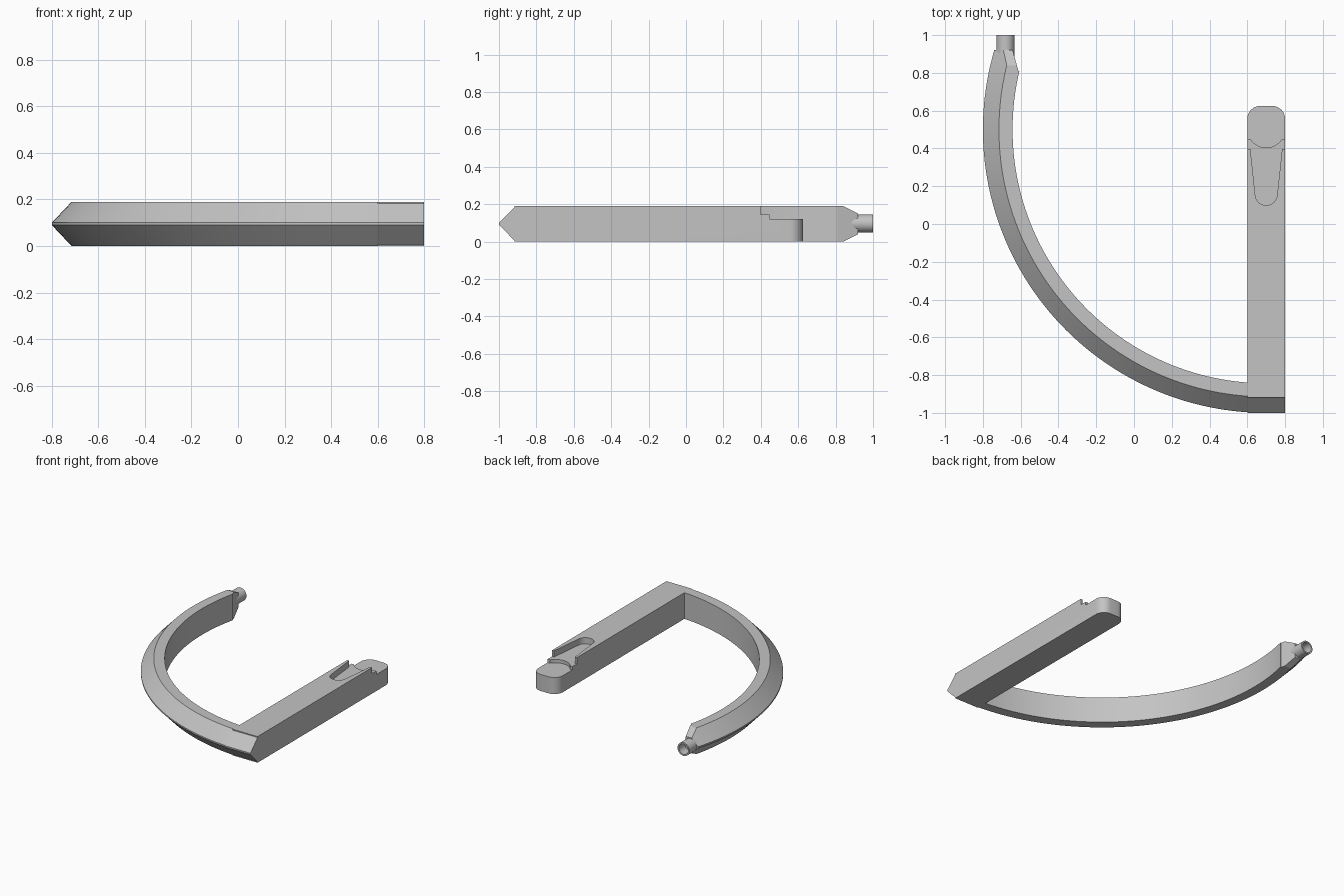
import bpy, bmesh
from math import sin, cos, pi, radians
from mathutils import Matrix, Vector

cube = bpy.data.objects.get("Cube")
if cube:
    bpy.data.objects.remove(cube, do_unlink=True)

grey = bpy.data.materials.new("plain grey")
grey.use_nodes = True
grey.diffuse_color = (0.55, 0.55, 0.55, 1)
grey.node_tree.nodes["Principled BSDF"].inputs["Base Color"].default_value = (0.55, 0.55, 0.55, 1)


def finish(name, bm):
    bmesh.ops.recalc_face_normals(bm, faces=bm.faces)
    mesh = bpy.data.meshes.new(name)
    bm.to_mesh(mesh)
    bm.free()
    mesh.materials.append(grey)
    obj = bpy.data.objects.new(name, mesh)
    bpy.context.collection.objects.link(obj)
    return obj


def smooth(obj):
    bpy.ops.object.select_all(action='DESELECT')
    obj.select_set(True)
    bpy.context.view_layer.objects.active = obj
    bpy.ops.object.shade_smooth_by_angle(angle=radians(25))


def prism(points, offset):
    """Closed polygon extruded by the offset vector."""
    bm = bmesh.new()
    face = bm.faces.new([bm.verts.new(p) for p in points])
    grown = bmesh.ops.extrude_face_region(bm, geom=[face], use_keep_orig=True)
    verts = [v for v in grown["geom"] if isinstance(v, bmesh.types.BMVert)]
    bmesh.ops.translate(bm, verts=verts, vec=offset)
    return bm


def cut(obj, cutter):
    """Subtract the cutter and bake the result."""
    cutter.hide_render = True
    mod = obj.modifiers.new("cut", 'BOOLEAN')
    mod.operation = 'DIFFERENCE'
    mod.solver = 'EXACT'
    mod.object = cutter
    bpy.context.view_layer.update()
    baked = bpy.data.meshes.new_from_object(obj.evaluated_get(bpy.context.evaluated_depsgraph_get()))
    obj.modifiers.clear()
    obj.data = baked
    bpy.data.objects.remove(cutter, do_unlink=True)


# Curved bow: bevelled section swept round a quarter circle
CENTRE = Vector((0.7, 0.5, 0))
section = [(1.343, 0), (1.343, 0.19), (1.415, 0.19), (1.5, 0.1), (1.5, 0.09), (1.415, 0)]
bm = bmesh.new()
ring = [bm.verts.new(CENTRE + Vector((0, -r, z))) for r, z in section]
cap = bm.faces.new(ring)
bmesh.ops.spin(bm, geom=[cap], cent=CENTRE, axis=(0, 0, -1), angle=radians(115), steps=69)
bmesh.ops.remove_doubles(bm, verts=bm.verts, dist=0.0001)
bmesh.ops.recalc_face_normals(bm, faces=bm.faces)

# Trim the bow at the bar, then square and chamfer its free tip
trims = [((0.61, 0, 0), (1, 0, 0)),
         ((0, 0.92, 0), (0, 1, 0)),
         ((0, 0.84, 0.19), (0, 0.5, 1)),
         ((0, 0.84, 0), (0, 0.5, -1)),
         ((-0.612, 0.81, 0), (1, 0.27, 0))]
for point, normal in trims:
    # the tip trims only affect the free end
    geom = bm.verts[:] + bm.edges[:] + bm.faces[:]
    if normal[0] == 1 and normal[1]:
        # inner chamfer: restrict to the tip by slicing away a small wedge
        continue
    cutres = bmesh.ops.bisect_plane(bm, geom=geom, plane_co=point, plane_no=normal, clear_outer=True)
    edges = [e for e in cutres["geom_cut"] if isinstance(e, bmesh.types.BMEdge)]
    bmesh.ops.holes_fill(bm, edges=edges)
bow = finish("curved_bow", bm)
wedge = [(-0.612, 0.81, -0.1), (-0.653, 0.96, -0.1), (-0.45, 0.96, -0.1), (-0.45, 0.81, -0.1)]
cut(bow, finish("tip_cutter", prism(wedge, (0, 0, 0.4))))
smooth(bow)

# Hollow pin on the tip of the bow
bm = bmesh.new()
SIDES = 32
pin_path = [(0, 0.84), (0.048, 0.84), (0.048, 1.0), (0.037, 1.0), (0.037, 0.93), (0, 0.93)]
verts = [bm.verts.new((-0.68 + r, y, 0.097)) for r, y in pin_path]
edges = [bm.edges.new(pair) for pair in zip(verts, verts[1:])]
bmesh.ops.spin(bm, geom=verts + edges, cent=(-0.68, 0, 0.097), axis=(0, 1, 0), angle=2 * pi, steps=SIDES)
bmesh.ops.remove_doubles(bm, verts=bm.verts, dist=0.0001)
smooth(finish("tip_pin", bm))

# Straight bar with a pointed nose and rounded far corners
half = [(-1, 0.005), (-0.918, 0.088), (-0.918, 0.095), (0.625, 0.095)]
outline = [(y, 0.095 + z) for y, z in half] + [(y, 0.095 - z) for y, z in reversed(half)]
bm = prism([(0.6, y, z) for y, z in outline], (0.2, 0, 0))
corners = [e for e in bm.edges if all(v.co.y > 0.6 for v in e.verts)
           and abs(e.verts[0].co.z - e.verts[1].co.z) > 0.1]
bmesh.ops.bevel(bm, geom=corners, offset=0.068, segments=8, profile=0.5, affect='EDGES')
bar = finish("straight_bar", bm)


def arc(cx, cy, r, start, end, z, steps=16):
    angles = [radians(start + (end - start) * i / steps) for i in range(steps + 1)]
    return [(cx + r * cos(a), cy + r * sin(a), z) for a in angles]


# Upper recess: tapered slot with a round end, opening towards the tongue
LEDGE, TONGUE = 0.145, 0.12
slot = [(0.5, 0.8, LEDGE), (0.5, 0.397, LEDGE), (0.616, 0.397, LEDGE)]
slot += arc(0.7, 0.157, 0.058, 187, 353, LEDGE)
slot += [(0.784, 0.397, LEDGE), (0.9, 0.397, LEDGE), (0.9, 0.8, LEDGE)]
cut(bar, finish("slot_cutter", prism(slot, (0, 0, 0.2))))

# Lower recess: scooped edge down to the thin tongue
scoop = [(0.5, 0.8, TONGUE), (0.5, 0.447, TONGUE)]
scoop += arc(0.7, 0.502, 0.098, 214, 326, TONGUE)
scoop += [(0.9, 0.447, TONGUE), (0.9, 0.8, TONGUE)]
cut(bar, finish("tongue_cutter", prism(scoop, (0, 0, 0.2))))
smooth(bar)
